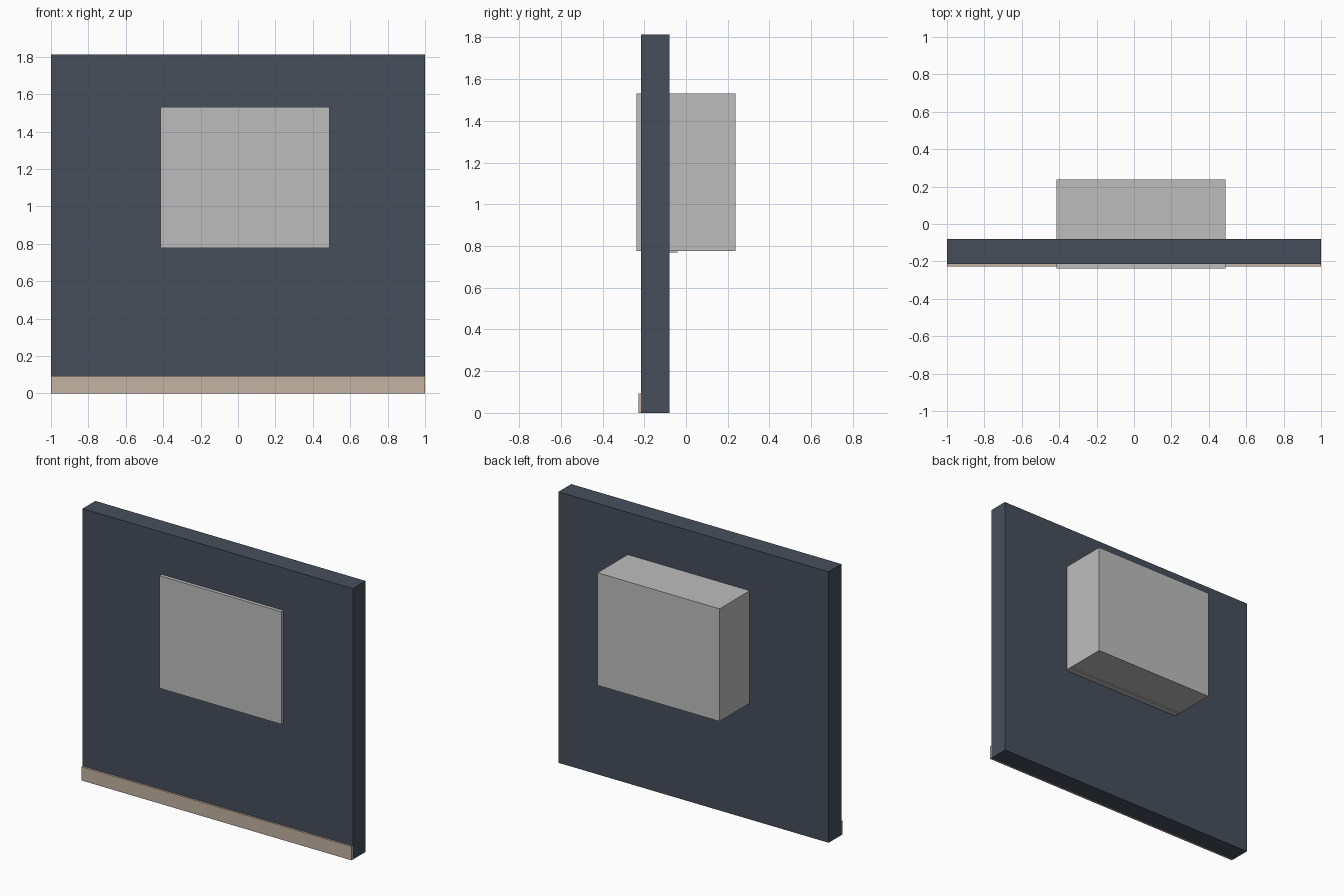
import bpy

if "Cube" in bpy.data.objects:
    bpy.data.objects.remove(bpy.data.objects["Cube"])


def material(name, rgb):
    m = bpy.data.materials.new(name)
    m.diffuse_color = (*rgb, 1.0)
    m.use_nodes = True
    m.node_tree.nodes["Principled BSDF"].inputs["Base Color"].default_value = m.diffuse_color
    return m


def box(name, x, y, z, mat):
    """Axis-aligned box from (min, max) ranges."""
    lo, hi = zip(x, y, z)
    bpy.ops.mesh.primitive_cube_add(size=1, location=[(a + b) / 2 for a, b in zip(lo, hi)])
    ob = bpy.context.object
    ob.name = name
    ob.scale = [b - a for a, b in zip(lo, hi)]
    bpy.ops.object.transform_apply(location=False, rotation=False, scale=True)
    ob.data.materials.append(mat)
    return ob


slate = material("slate_wall_paint", (0.061, 0.078, 0.105))
grey = material("light_grey", (0.515, 0.515, 0.515))
beige = material("beige_trim", (0.552, 0.445, 0.361))

# Wall panel
box("wall", (-1, 1), (-0.215, -0.08), (0, 1.813), slate)

# Skirting board along the front foot of the wall
box("skirting_board", (-1, 1), (-0.228, -0.215), (0, 0.092), beige)

# Box unit set through the wall
box("wall_unit", (-0.415, 0.488), (-0.238, 0.238), (0.777, 1.53), grey)

# Thin support strip under the unit, behind the wall
box("support_strip", (-0.405, 0.478), (-0.10, -0.04), (0.77, 0.777), grey)
